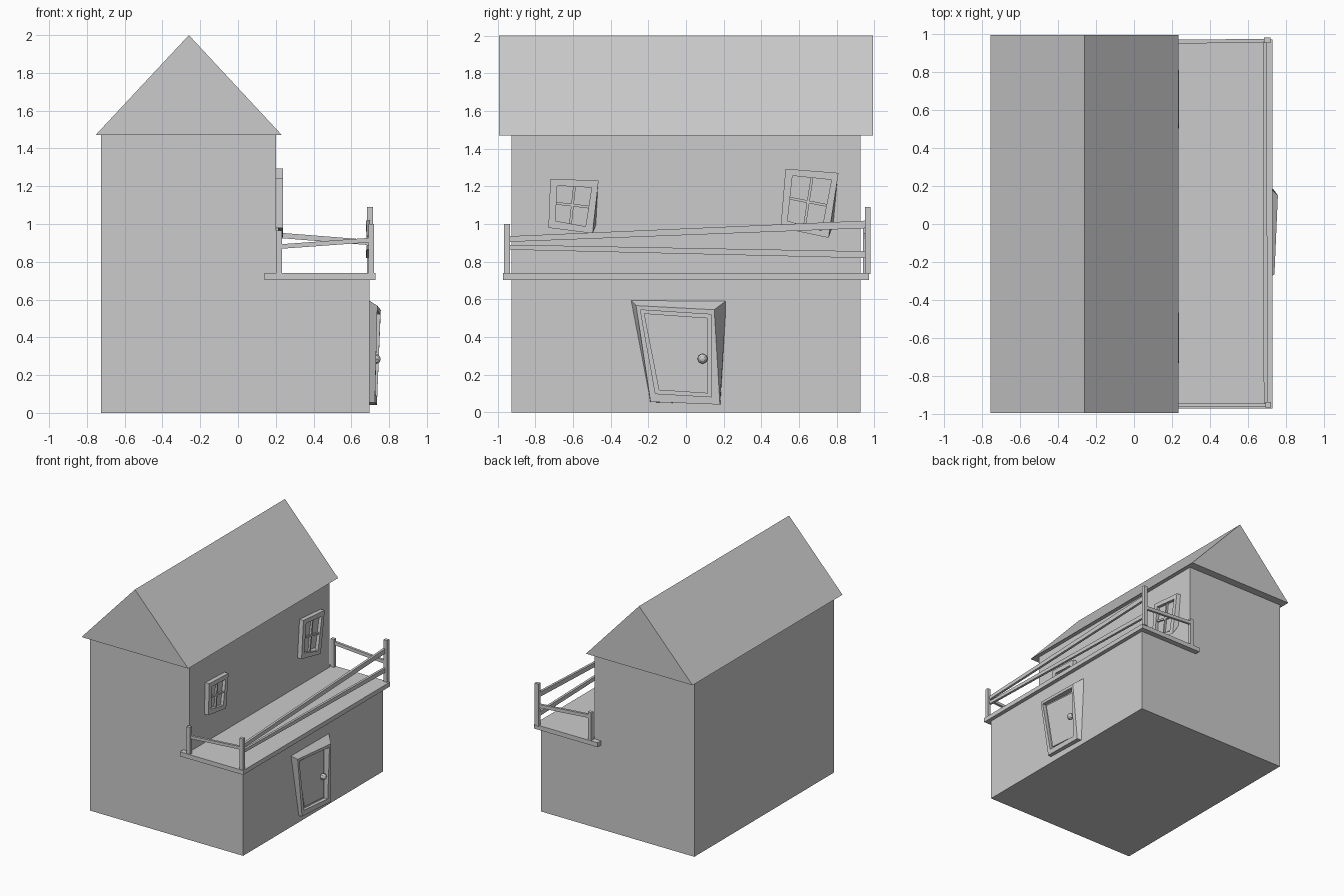
import bpy
import bmesh
from mathutils import Vector

if "Cube" in bpy.data.objects:
    bpy.data.objects.remove(bpy.data.objects["Cube"])


def loft(name, rings):
    """Closed solid through a series of equal-sized rings, capped at both ends."""
    bm = bmesh.new()
    loops = [[bm.verts.new(p) for p in ring] for ring in rings]
    n = len(loops[0])
    for a, b in zip(loops, loops[1:]):
        for i in range(n):
            j = (i + 1) % n
            bm.faces.new((a[i], a[j], b[j], b[i]))
    bm.faces.new(loops[0][::-1])
    bm.faces.new(loops[-1])
    bmesh.ops.recalc_face_normals(bm, faces=bm.faces)
    me = bpy.data.meshes.new(name)
    bm.to_mesh(me)
    bm.free()
    ob = bpy.data.objects.new(name, me)
    bpy.context.collection.objects.link(ob)
    return ob


def prism(name, profile, y0, y1):
    """Extrude an x-z profile along y."""
    return loft(name, [[(x, y, z) for x, z in profile] for y in (y0, y1)])


def box(name, x0, x1, y0, y1, z0, z1):
    return prism(name, [(x0, z0), (x1, z0), (x1, z1), (x0, z1)], y0, y1)


def beam(name, a, b, side, up, h0, h1=None):
    """Rail from a to b: half-width vector `side`, half-height vector `up` scaled by h0, h1."""
    s, u = Vector(side), Vector(up)
    rings = []
    for p, h in ((a, h0), (b, h0 if h1 is None else h1)):
        p = Vector(p)
        rings.append([p - s - u * h, p + s - u * h, p + s + u * h, p - s + u * h])
    return loft(name, rings)


def quad(xs, yz):
    xs = xs if isinstance(xs, (list, tuple)) else [xs] * 4
    return [Vector((x, y, z)) for x, (y, z) in zip(xs, yz)]


def inset(q, d):
    """Shrink a roughly square quad (TL, TR, BR, BL) by d in y and z."""
    signs = [(1, -1), (-1, -1), (-1, 1), (1, 1)]
    return [p + Vector((0, sy * d, sz * d)) for p, (sy, sz) in zip(q, signs)]


def at_x(q, x):
    return [Vector((x, p.y, p.z)) for p in q]


# House body: tall rear block with a lower step on the right
prism("house_body", [(-0.725, 0), (0.695, 0), (0.695, 0.71), (0.20, 0.71),
                     (0.20, 1.475), (-0.725, 1.475)], -0.925, 0.925)

# Gable roof
prism("roof", [(-0.755, 1.47), (0.233, 1.47), (-0.26, 2.0)], -0.992, 0.992)

# Balcony floor
box("balcony_floor", 0.14, 0.728, -0.97, 0.97, 0.703, 0.74)

# Railing posts
box("post_outer_front", 0.69, 0.72, -0.965, -0.935, 0.735, 1.0)
box("post_outer_back", 0.682, 0.716, 0.95, 0.98, 0.735, 1.09)
box("post_wall_front", 0.20, 0.232, -0.965, -0.937, 0.735, 0.965)
box("post_wall_back", 0.20, 0.232, 0.94, 0.968, 0.735, 0.975)

# Crooked rails
Z = (0, 0, 1)
beam("rail_long_upper", (0.692, -0.945, 0.92), (0.688, 0.96, 0.998), (0.01, 0, 0), Z, 0.015, 0.02)
beam("rail_long_lower", (0.692, -0.945, 0.877), (0.688, 0.96, 0.837), (0.01, 0, 0), Z, 0.013, 0.018)
beam("rail_end_front", (0.215, -0.95, 0.88), (0.70, -0.95, 0.915), (0, 0.01, 0), Z, 0.012)
beam("rail_end_back", (0.215, 0.958, 0.94), (0.70, 0.963, 0.902), (0, 0.01, 0), Z, 0.014)


# Crooked windows: corners are TL, TR, BR, BL as (y, z)
def window(name, corners, skew):
    front = quad(0.237, corners)
    back = at_x(front, 0.195)
    back[2] = back[2] + Vector((0, skew[0], skew[1]))
    inner = inset(front, 0.037)
    loft(name + "_frame", [back, front, inner, at_x(inner, 0.212)])
    tl, tr, br, bl = at_x(inner, 0.219)
    depth = (0.008, 0, 0)
    beam(name + "_upright_bar", (tl + tr) / 2, (bl + br) / 2, depth, (0, 1, 0), 0.007)
    beam(name + "_cross_bar", (tl + bl) / 2, (tr + br) / 2, depth, Z, 0.007)


window("window_front", [(-0.72, 1.24), (-0.464, 1.23), (-0.496, 0.95), (-0.73, 0.98)], (0.02, 0.05))
window("window_back", [(0.528, 1.293), (0.809, 1.271), (0.756, 0.927), (0.502, 0.98)], (0.028, 0.08))

# Crooked door with splayed frame
outer = quad(0.69, [(-0.294, 0.598), (0.214, 0.594), (0.182, 0.043), (-0.19, 0.055)])
front = quad([0.738, 0.756, 0.735, 0.725],
             [(-0.265, 0.567), (0.15, 0.545), (0.18, 0.042), (-0.188, 0.056)])
opening = quad([0.737, 0.754, 0.737, 0.727],
               [(-0.242, 0.544), (0.133, 0.52), (0.135, 0.083), (-0.162, 0.1)])
loft("door_frame", [outer, front, opening, at_x(opening, 0.704)])
panel = inset(opening, 0.018)
loft("door_panel", [at_x(panel, 0.70), at_x(panel, 0.716)])

# Door knob
bpy.ops.mesh.primitive_uv_sphere_add(segments=8, ring_count=6, radius=0.027,
                                     location=(0.728, 0.088, 0.285), rotation=(0, 1.5708, 0))
bpy.context.object.name = "door_knob"
